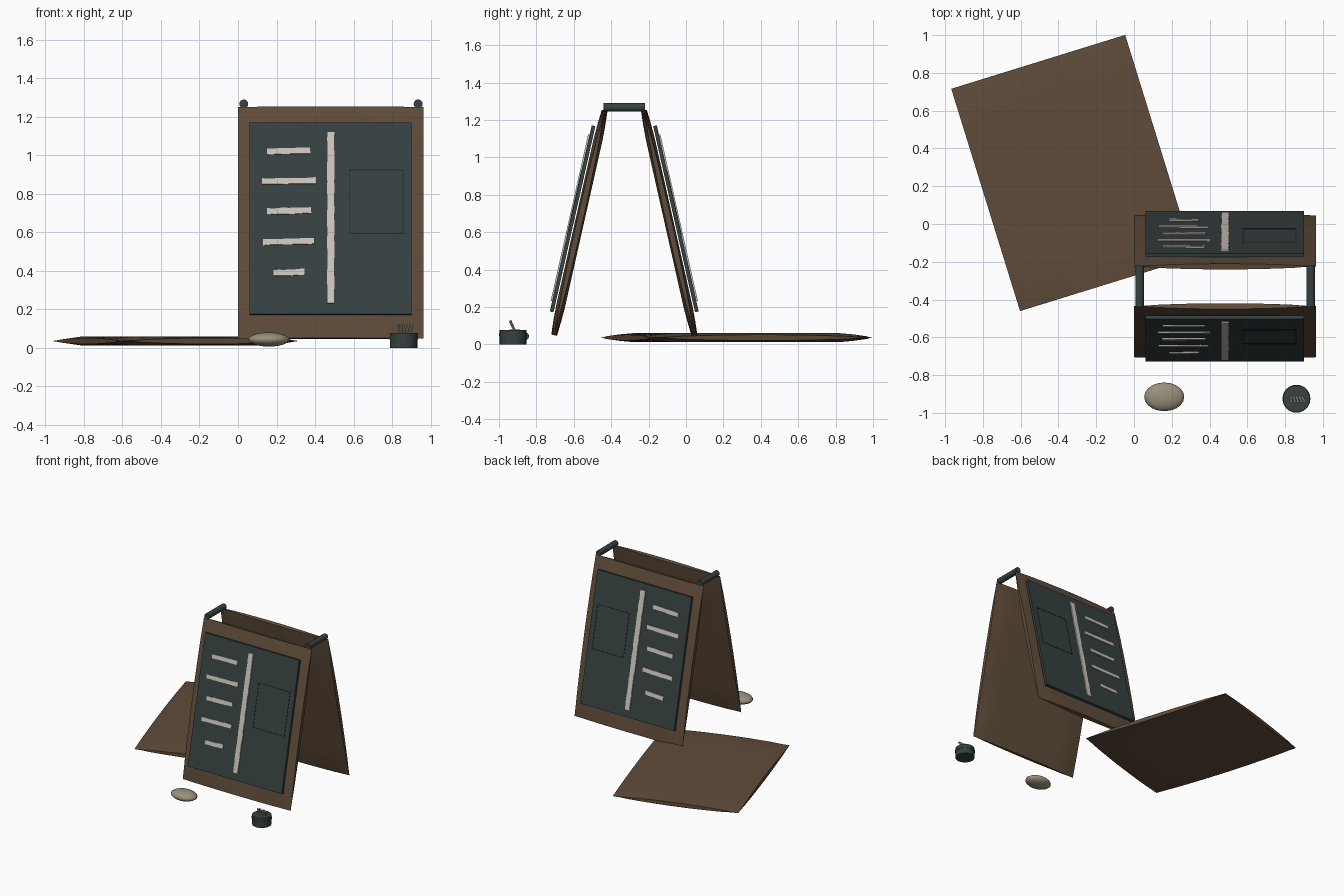
import bpy, bmesh, math, random
from mathutils import Matrix, Vector

random.seed(4)
cube = bpy.data.objects.get("Cube")
if cube:
    bpy.data.objects.remove(cube, do_unlink=True)


def material(name, rgb):
    m = bpy.data.materials.new(name)
    m.use_nodes = True
    m.diffuse_color = (*rgb, 1)
    bsdf = next(n for n in m.node_tree.nodes if n.type == "BSDF_PRINCIPLED")
    bsdf.inputs["Base Color"].default_value = (*rgb, 1)
    bsdf.inputs["Roughness"].default_value = 0.8
    return m


BROWN = material("brown leather", (0.115, 0.072, 0.042))
SLATE = material("dark slate", (0.038, 0.052, 0.052))
CHALK = material("chalk white", (0.60, 0.56, 0.50))
LINE = material("dark line", (0.012, 0.016, 0.016))
STONE = material("pale stone", (0.32, 0.28, 0.20))


def finish(name, bm, mat, matrix=Matrix(), smooth=None):
    """Place the mesh, keep its normals outward and link it to the scene."""
    bmesh.ops.transform(bm, matrix=matrix, verts=bm.verts)
    bmesh.ops.recalc_face_normals(bm, faces=bm.faces)
    mesh = bpy.data.meshes.new(name)
    bm.to_mesh(mesh)
    bm.free()
    mesh.materials.append(mat)
    ob = bpy.data.objects.new(name, mesh)
    bpy.context.collection.objects.link(ob)
    if smooth:
        bpy.ops.object.select_all(action="DESELECT")
        ob.select_set(True)
        bpy.context.view_layer.objects.active = ob
        bpy.ops.object.shade_smooth_by_angle(angle=math.radians(smooth))
    return ob


def box(name, mat, x, y, z, matrix):
    """Box from three (low, high) ranges."""
    bm = bmesh.new()
    bmesh.ops.create_cube(bm, size=1)
    for v in bm.verts:
        v.co = [lo + (c + 0.5) * (hi - lo) for c, (lo, hi) in zip(v.co, (x, y, z))]
    return finish(name, bm, mat, matrix)


def rod(name, mat, a, b, r, sides=16):
    a, b = Vector(a), Vector(b)
    bm = bmesh.new()
    bmesh.ops.create_cone(bm, cap_ends=True, segments=sides, radius1=r, radius2=r,
                          depth=(b - a).length)
    turn = (b - a).to_track_quat("Z", "Y").to_matrix().to_4x4()
    return finish(name, bm, mat, Matrix.Translation((a + b) / 2) @ turn, 40)


def padded_panel(name, matrix, half_w=0.482, half_l=0.616, half_t=0.024):
    """Padded slab whose edges thin out and whose corners pinch flat."""
    bm = bmesh.new()
    n = 16
    bmesh.ops.create_grid(bm, x_segments=n, y_segments=n, size=1)
    ramp = lambda c, start: max(0, (abs(c) - start) / (1 - start))
    edge = lambda c: 0.03 + 0.62 * max(0, 1 - c * c)
    geo = bmesh.ops.extrude_face_region(bm, geom=bm.faces[:])
    top = {g for g in geo["geom"] if isinstance(g, bmesh.types.BMVert)}
    for v in bm.verts:
        u, w = v.co.x, v.co.y
        f = (1 - ramp(u, 0.75) * (1 - edge(w))) * (1 - ramp(w, 0.8) * (1 - edge(u)))
        v.co = (u * half_w, w * half_l, half_t * f * (1 if v in top else -1))
    return finish(name, bm, BROWN, matrix, 35)


def chalk_strip(name, matrix, start, end, width, z, steps):
    """Thin hand-drawn stroke with slightly uneven edges."""
    bm = bmesh.new()
    a, b = Vector(start), Vector(end)
    side = Vector((-(b - a).y, (b - a).x)).normalized() * width / 2
    rings = []
    for i in range(steps + 1):
        p = a.lerp(b, i / steps)
        hi = p + side * random.uniform(0.88, 1.1)
        lo = p - side * random.uniform(0.88, 1.1)
        rings.append([bm.verts.new((q.x, q.y, h)) for q, h in
                      ((lo, z[0]), (hi, z[0]), (hi, z[1]), (lo, z[1]))])
    for r, s in zip(rings, rings[1:]):
        for k in range(4):
            bm.faces.new((r[k], r[k - 1], s[k - 1], s[k]))
    bm.faces.new(rings[0])
    bm.faces.new(rings[-1])
    return finish(name, bm, CHALK, matrix)


# Leaning frame: local x = width, y = up the slope, z = outward
CX = 0.482
lean = math.atan2(0.27, 1.2)
s, c = math.sin(lean), math.cos(lean)
front = Matrix(((1, 0, 0, CX), (0, s, -c, -0.57), (0, c, s, 0.65), (0, 0, 0, 1)))
mid = Matrix.Translation((0, -0.33, 0))
back = mid @ Matrix.Scale(-1, 4, (0, 1, 0)) @ mid.inverted() @ front


def up(z):
    """Height on the board to distance along the slope."""
    return (z - 0.66) / c


# Chalk strokes: (left, right, height)
strokes = [(0.15, 0.375, 1.02), (0.125, 0.405, 0.865), (0.15, 0.38, 0.71),
           (0.13, 0.395, 0.55), (0.185, 0.345, 0.39)]

for label, m in (("front", front), ("back", back)):
    padded_panel(label + "_panel", m)
    box(label + "_board", SLATE, (0.06 - CX, 0.90 - CX), (up(0.175), up(1.17)),
        (0.03, 0.05), m)
    chalk_strip(label + "_divider", m, (0.482 - CX, up(0.23)), (0.482 - CX, up(1.12)),
                0.042, (0.048, 0.058), 24)
    for i, (x0, x1, z) in enumerate(strokes):
        chalk_strip(f"{label}_stroke_{i}", m, (x0 - CX, up(z - 0.003)),
                    (x1 - CX, up(z + 0.003)), 0.032, (0.048, 0.057), 6)
    # Thin outlined frame on the plain half of the board
    x0, x1, y0, y1, t = 0.575 - CX, 0.86 - CX, up(0.59), up(0.925), 0.005
    for i, (xr, yr) in enumerate((((x0, x1), (y0, y0 + t)), ((x0, x1), (y1 - t, y1)),
                                  ((x0, x0 + t), (y0, y1)), ((x1 - t, x1), (y0, y1)))):
        box(f"{label}_outline_{i}", LINE, xr, yr, (0.049, 0.0515), m)

# Hinge bars joining the two panels
for label, x in (("right", 0.03), ("left", 0.935)):
    rod(label + "_hinge_bar", SLATE, (x, -0.44, 1.267), (x, -0.22, 1.267), 0.023)

# Loose panel on the ground
padded_panel("ground_panel", Matrix.Translation((-0.325, 0.27, 0.036))
             @ Matrix.Rotation(math.radians(17.2), 4, "Z"))

# Pebble
bm = bmesh.new()
bmesh.ops.create_uvsphere(bm, u_segments=20, v_segments=12, radius=1)
finish("pebble", bm, STONE, Matrix.Translation((0.16, -0.915, 0.044))
       @ Matrix.Diagonal((0.106, 0.076, 0.037, 1)), 40)

# Chalk pot with rim band and sticks
px, py = 0.86, -0.925
rod("pot", SLATE, (px, py, 0), (px, py, 0.077), 0.071, 24)
rod("pot_band", SLATE, (px, py, 0.045), (px, py, 0.058), 0.074, 24)
for i in range(5):
    x = px - 0.03 + 0.014 * i
    rod(f"chalk_stick_{i}", CHALK, (x, py + 0.015, 0.06),
        (x + 0.004 + 0.004 * i, py - 0.015, 0.122 + 0.005 * (i % 2)), 0.0065, 8)
